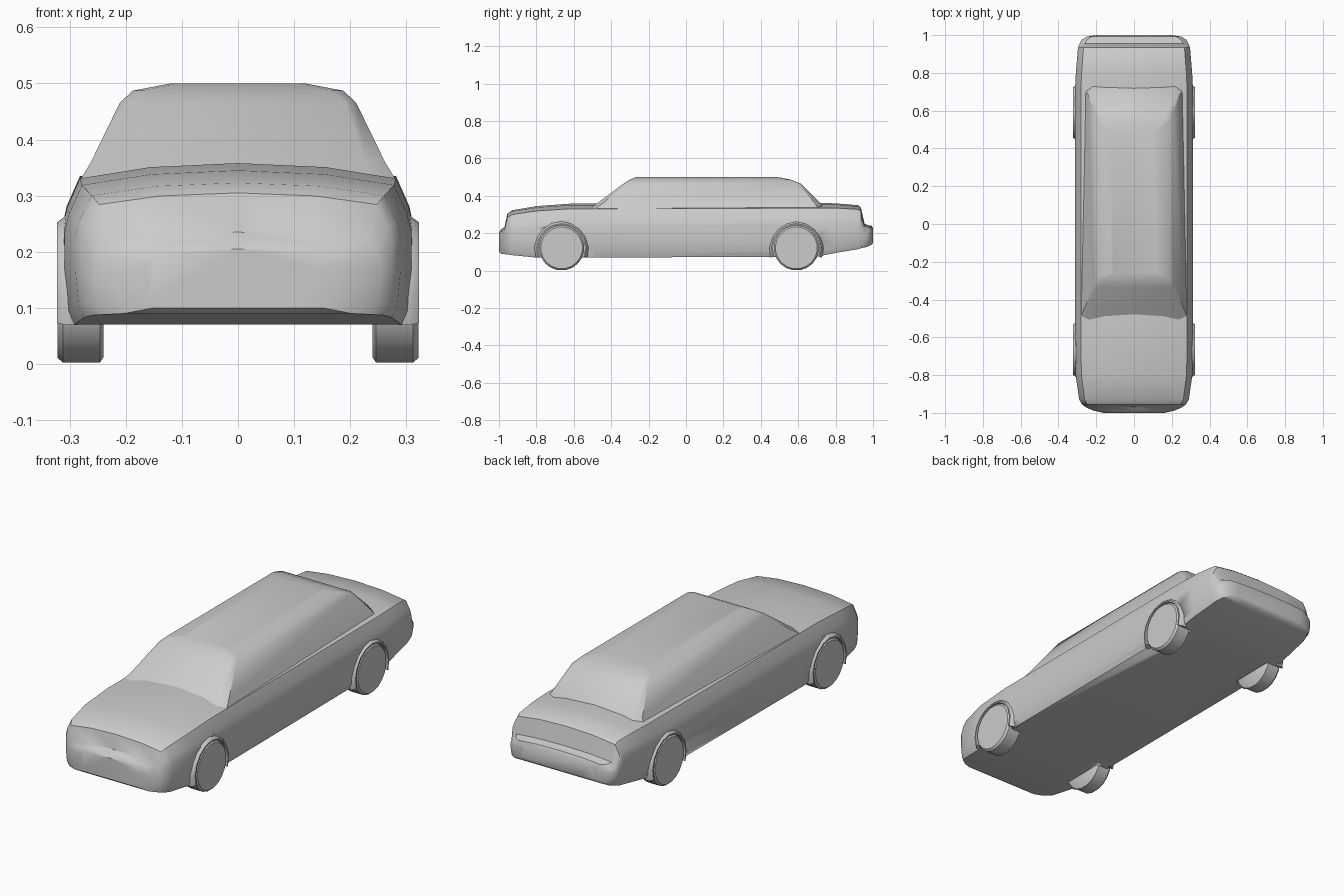
import bpy, bmesh, math

if "Cube" in bpy.data.objects:
    bpy.data.objects.remove(bpy.data.objects["Cube"])


def finish(bm, name, angle=35):
    bmesh.ops.recalc_face_normals(bm, faces=bm.faces)
    me = bpy.data.meshes.new(name)
    bm.to_mesh(me)
    bm.free()
    ob = bpy.data.objects.new(name, me)
    bpy.context.collection.objects.link(ob)
    bpy.ops.object.select_all(action='DESELECT')
    ob.select_set(True)
    bpy.context.view_layer.objects.active = ob
    bpy.ops.object.shade_smooth_by_angle(angle=math.radians(angle))
    return ob


def loft(rings, name, angle=35, closed=False):
    """Skin closed rings of points; cap both ends or join the last to the first."""
    bm = bmesh.new()
    vs = [[bm.verts.new(p) for p in r] for r in rings]
    n = len(vs[0])
    pairs = list(zip(vs, vs[1:])) + ([(vs[-1], vs[0])] if closed else [])
    for a, b in pairs:
        for i in range(n):
            j = (i + 1) % n
            bm.faces.new((a[i], a[j], b[j], b[i]))
    if not closed:
        bm.faces.new(vs[0])
        bm.faces.new(vs[-1])
    return finish(bm, name, angle)


def body_ring(y, zb, zt, w):
    h = zt - zb
    half = [(.6, 0), (.945, 0), (.98, .09), (1, .36), (1, .6), (.975, .72),
            (.9, .905), (.5, .975)]
    right = [(w * x, y, zb + h * z) for x, z in half]
    left = [(-x, y, z) for x, y, z in reversed(right)]
    return [(0, y, zb)] + right + [(0, y, zt)] + left


# Lower body: y, underside, top, half width
stations = [
    (-1.0, .10, .205, .16), (-.988, .09, .22, .215), (-.97, .088, .235, .255),
    (-.955, .087, .305, .275), (-.93, .083, .323, .29), (-.80, .07, .345, .309),
    (-.62, .07, .358, .313), (-.48, .07, .358, .313), (.70, .075, .362, .313),
    (.80, .095, .36, .308), (.92, .115, .35, .298), (.935, .12, .338, .296),
    (.955, .124, .25, .288), (.975, .13, .243, .278), (.992, .138, .24, .25),
    (1.0, .15, .228, .20)]
body = loft([body_ring(*s) for s in stations], "car_body")

# Cabin: z, front y, rear y, half width front, half width rear, corner x and y insets
layers = [
    (.325, -.525, .74, .283, .262, .04, .03), (.36, -.475, .72, .262, .245, .035, .03),
    (.465, -.335, .615, .211, .208, .02, .02), (.487, -.30, .56, .188, .188, .02, .02),
    (.5, -.268, .49, .12, .12, .01, .01)]


def cabin_ring(z, f, r, wf, wr, cx, cy):
    right = [(wf - cx, f, z), (wf, f + cy, z), (wr, r - cy, z), (wr - cx, r, z)]
    return right + [(-x, y, z) for x, y, z in reversed(right)]


loft([cabin_ring(*l) for l in layers], "cabin", 40)


def disc(x, y, z, r, n):
    return [(x, y + r * math.cos(2 * math.pi * (i + .5) / n),
             z + r * math.sin(2 * math.pi * (i + .5) / n)) for i in range(n)]


for label, y in (("front", -.665), ("rear", .59)):
    for side, s in (("left", 1), ("right", -1)):
        # Wheel with chamfered tread edges
        prof = [(.240, .112), (.246, .121), (.312, .121), (.322, .112)]
        loft([disc(s * x, y, .122, r, 20) for x, r in prof], f"{label}_{side}_wheel", 40)

        # Wheel well cut from the body
        cutter = loft([disc(s * x, y, .122, .127, 16) for x in (.235, .4)], "well_cutter")
        cutter.hide_render = True
        bpy.context.view_layer.objects.active = body
        mod = body.modifiers.new("well", 'BOOLEAN')
        mod.operation = 'DIFFERENCE'
        mod.solver = 'EXACT'
        mod.object = cutter
        bpy.ops.object.modifier_apply(modifier=mod.name)
        bpy.data.objects.remove(cutter)

        # Arch lip flared over the wheel
        rings = []
        for i in range(11):
            a = math.radians(-20 + 220 * i / 10)
            c, d = math.cos(a), math.sin(a)
            rings.append([(s * x, y + r * c, .119 + r * d) for x, r in
                          ((.285, .126), (.323, .126), (.323, .133), (.306, .146), (.285, .146))])
        loft(rings, f"{label}_{side}_arch", 40)
